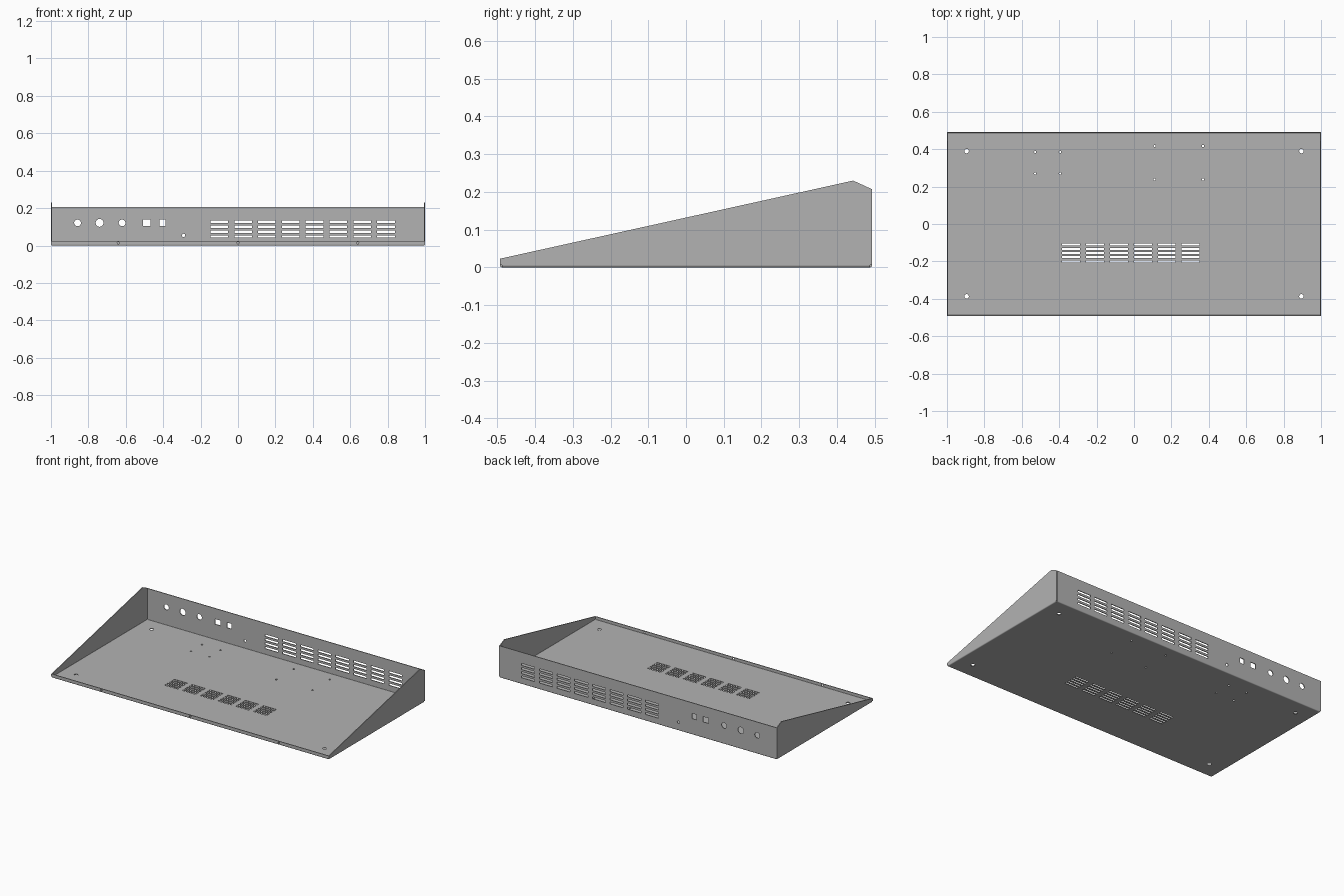
import bpy, bmesh
from math import pi, cos, sin
from mathutils import Matrix

if "Cube" in bpy.data.objects:
    bpy.data.objects.remove(bpy.data.objects["Cube"], do_unlink=True)

T = 0.005               # sheet thickness
R = 0.006               # outer bend radius
HX, HY = 1.0, 0.493     # half width, half depth
IX, IY = HX - R, HY - R  # flat part inside the bends

GREY = (0.45, 0.45, 0.45, 1)
steel = bpy.data.materials.new("sheet_grey")
steel.use_nodes = True
steel.diffuse_color = GREY
steel.node_tree.nodes["Principled BSDF"].inputs["Base Color"].default_value = GREY


def rect(x, y, w, h):
    return [(x - w / 2, y - h / 2), (x + w / 2, y - h / 2),
            (x + w / 2, y + h / 2), (x - w / 2, y + h / 2)]


def circle(x, y, r, n=24):
    return [(x + r * cos(2 * pi * i / n), y + r * sin(2 * pi * i / n)) for i in range(n)]


def vents(x, y, groups, rows, gap_x, gap_y, w, h):
    return [rect(x + i * gap_x, y + j * gap_y, w, h)
            for i in range(groups) for j in range(rows)]


def sheet(name, outline, holes, depth, matrix):
    """Fill an outline with holes, extrude it and place it as a mesh."""
    curve = bpy.data.curves.new(name, 'CURVE')
    curve.dimensions = '2D'
    curve.fill_mode = 'BOTH'
    curve.extrude = depth / 2
    for loop in [outline] + holes:
        s = curve.splines.new('POLY')
        s.points.add(len(loop) - 1)
        for p, (u, v) in zip(s.points, loop):
            p.co = (u, v, 0, 1)
        s.use_cyclic_u = True
        s.use_smooth = False
    temp = bpy.data.objects.new(name + "_curve", curve)
    bpy.context.collection.objects.link(temp)
    bpy.context.view_layer.update()
    deps = bpy.context.evaluated_depsgraph_get()
    mesh = bpy.data.meshes.new_from_object(temp.evaluated_get(deps))
    bpy.data.objects.remove(temp)
    bpy.data.curves.remove(curve)
    bm = bmesh.new()
    bm.from_mesh(mesh)
    bmesh.ops.remove_doubles(bm, verts=bm.verts, dist=0.00002)
    bmesh.ops.recalc_face_normals(bm, faces=bm.faces)
    for f in bm.faces:
        f.smooth = False
        f.material_index = 0
    bm.to_mesh(mesh)
    bm.free()
    mesh.name = name
    mesh.materials.clear()
    mesh.materials.append(steel)
    ob = bpy.data.objects.new(name, mesh)
    ob.matrix_world = matrix
    bpy.context.collection.objects.link(ob)
    return ob


UPRIGHT = Matrix.Rotation(pi / 2, 4, 'X')                       # sheet in x, z
SIDEWAYS = Matrix(((0, 0, 1, 0), (1, 0, 0, 0), (0, 1, 0, 0), (0, 0, 0, 1)))  # sheet in y, z

# Floor with mounting holes and vents
floor_holes = [circle(x, y, 0.012) for x in (-0.895, 0.895) for y in (-0.387, 0.39)]
floor_holes += [circle(x, y, 0.006, 12) for x in (-0.529, -0.395) for y in (0.27, 0.385)]
floor_holes += [circle(x, y, 0.006, 12) for x in (0.11, 0.369) for y in (0.238, 0.417)]
floor_holes += vents(-0.337, -0.2, 6, 5, 0.128, 0.0225, 0.096, 0.011)
sheet("floor", rect(0, 0, 2 * IX, 2 * IY), floor_holes, T,
      Matrix.Translation((0, 0, T / 2)))

# Back panel with connector holes and vents
BACK_TOP = 0.207
back_holes = [circle(x, 0.121, r) for x, r in ((-0.858, 0.018), (-0.74, 0.021), (-0.62, 0.018))]
back_holes += [rect(-0.487, 0.121, 0.04, 0.034), rect(-0.404, 0.121, 0.032, 0.034),
               circle(-0.291, 0.054, 0.009)]
back_holes += vents(-0.1, 0.048, 8, 4, 0.1273, 0.0267, 0.094, 0.013)
sheet("back_panel", rect(0, (BACK_TOP + R) / 2, 2 * IX, BACK_TOP - R), back_holes, T,
      Matrix.Translation((0, HY - T / 2, 0)) @ UPRIGHT)

# Front lip with three screw holes
LIP_TOP = 0.024
sheet("front_lip", rect(0, (LIP_TOP + R) / 2, 2 * IX, LIP_TOP - R),
      [circle(x, 0.014, 0.006, 12) for x in (-0.64, 0, 0.64)], T,
      Matrix.Translation((0, -HY + T / 2, 0)) @ UPRIGHT)

# Sloping side panels
side = [(-HY, R), (HY, R), (HY, BACK_TOP), (0.443, 0.23), (-HY, 0.023)]
for name, s in (("left_side", 1), ("right_side", -1)):
    sheet(name, side, [], T, Matrix.Translation((s * (HX - T / 2), 0, 0)) @ SIDEWAYS)

# Rounded bends joining the floor to the upright panels
STEPS = 5
arc = [-pi / 2 * i / STEPS for i in range(STEPS + 1)]
bend = [(R * cos(a), R * sin(a)) for a in arc]
bend += [((R - T) * cos(a), (R - T) * sin(a)) for a in reversed(arc)]
for name, turn, reach, half in (("left_bend", 0, IX, IY), ("back_bend", 1, IY, IX),
                                ("right_bend", 2, IX, IY), ("front_bend", 3, IY, IX)):
    ob = sheet(name, bend, [], 2 * half,
               Matrix.Rotation(turn * pi / 2, 4, 'Z')
               @ Matrix.Translation((reach, 0, R)) @ UPRIGHT)
    bpy.ops.object.select_all(action='DESELECT')
    ob.select_set(True)
    bpy.context.view_layer.objects.active = ob
    bpy.ops.object.shade_smooth_by_angle(angle=pi / 6)
